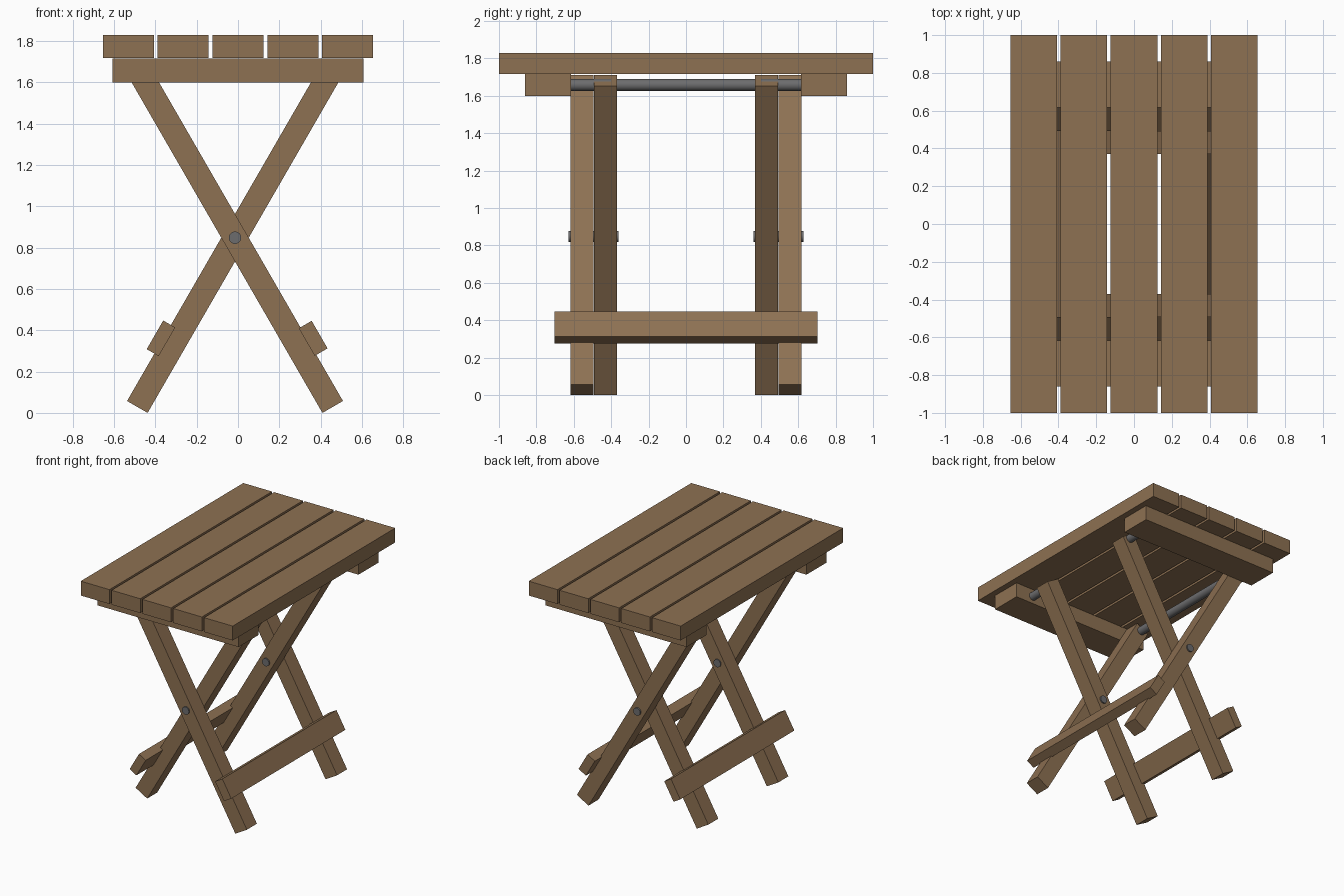
import bpy, math
from mathutils import Vector

if "Cube" in bpy.data.objects:
    bpy.data.objects.remove(bpy.data.objects["Cube"])


def material(name, rgb):
    m = bpy.data.materials.new(name)
    m.diffuse_color = (*rgb, 1)
    m.use_nodes = True
    m.node_tree.nodes["Principled BSDF"].inputs["Base Color"].default_value = m.diffuse_color
    return m


WOOD = material("brown wood", (0.27, 0.165, 0.085))
METAL = material("grey metal", (0.15, 0.15, 0.155))


def box(name, loc, size, tilt=0):
    """Wooden board, tilted about the y axis."""
    bpy.ops.mesh.primitive_cube_add(size=1, location=loc)
    o = bpy.context.object
    o.name = name
    o.scale = size
    bpy.ops.object.transform_apply(location=False, rotation=False, scale=True)
    o.rotation_euler.y = tilt
    o.data.materials.append(WOOD)
    return o


def rod(name, x, z, y0, y1, r):
    """Round metal bar along y."""
    bpy.ops.mesh.primitive_cylinder_add(
        vertices=24, radius=r, depth=abs(y1 - y0),
        location=(x, (y0 + y1) / 2, z), rotation=(math.pi / 2, 0, 0))
    o = bpy.context.object
    o.name = name
    o.data.materials.append(METAL)
    bpy.ops.object.shade_smooth_by_angle(angle=math.radians(40))
    return o


# Table top slats
for i in range(5):
    box(f"top_slat_{i + 1}", ((i - 2) * 0.2655, 0, 1.773), (0.247, 2.0, 0.112))

PIVOT_X, PIVOT_Z = -0.0145, 0.848
TILT = math.radians(30)
BELOW, ABOVE = 0.946, 0.963   # leg length on each side of the pivot


def leg(name, side, y):
    """Leg leaning so that its top is on the given x side."""
    mid = (ABOVE - BELOW) / 2
    x = PIVOT_X + side * mid * math.sin(TILT)
    z = PIVOT_Z + mid * math.cos(TILT)
    box(name, (x, y, z), (0.115, 0.123, ABOVE + BELOW), side * TILT)


for s, label in ((-1, "front"), (1, "back")):
    # Cleats under the top
    box(f"{label}_cleat", (0, s * 0.738, 1.658), (1.214, 0.244, 0.117))
    # Crossed legs
    leg(f"{label}_outer_leg", -1, s * 0.555)
    leg(f"{label}_inner_leg", 1, s * 0.431)
    # Pivot bolts and short hinge pins
    rod(f"{label}_pivot_bolt", PIVOT_X, PIVOT_Z, s * 0.36, s * 0.627, 0.03)
    rod(f"{label}_hinge_pin", 0.452, 1.658, s * 0.4, s * 0.62, 0.032)

# Long hinge rod joining the outer legs
rod("hinge_rod", -0.481, 1.658, -0.62, 0.62, 0.032)

# Lower stretchers on the outside of the legs
box("right_stretcher", (0.364, 0, 0.361), (0.072, 1.404, 0.154), -TILT)
box("left_stretcher", (-0.373, 0, 0.361), (0.067, 1.404, 0.16), TILT)
